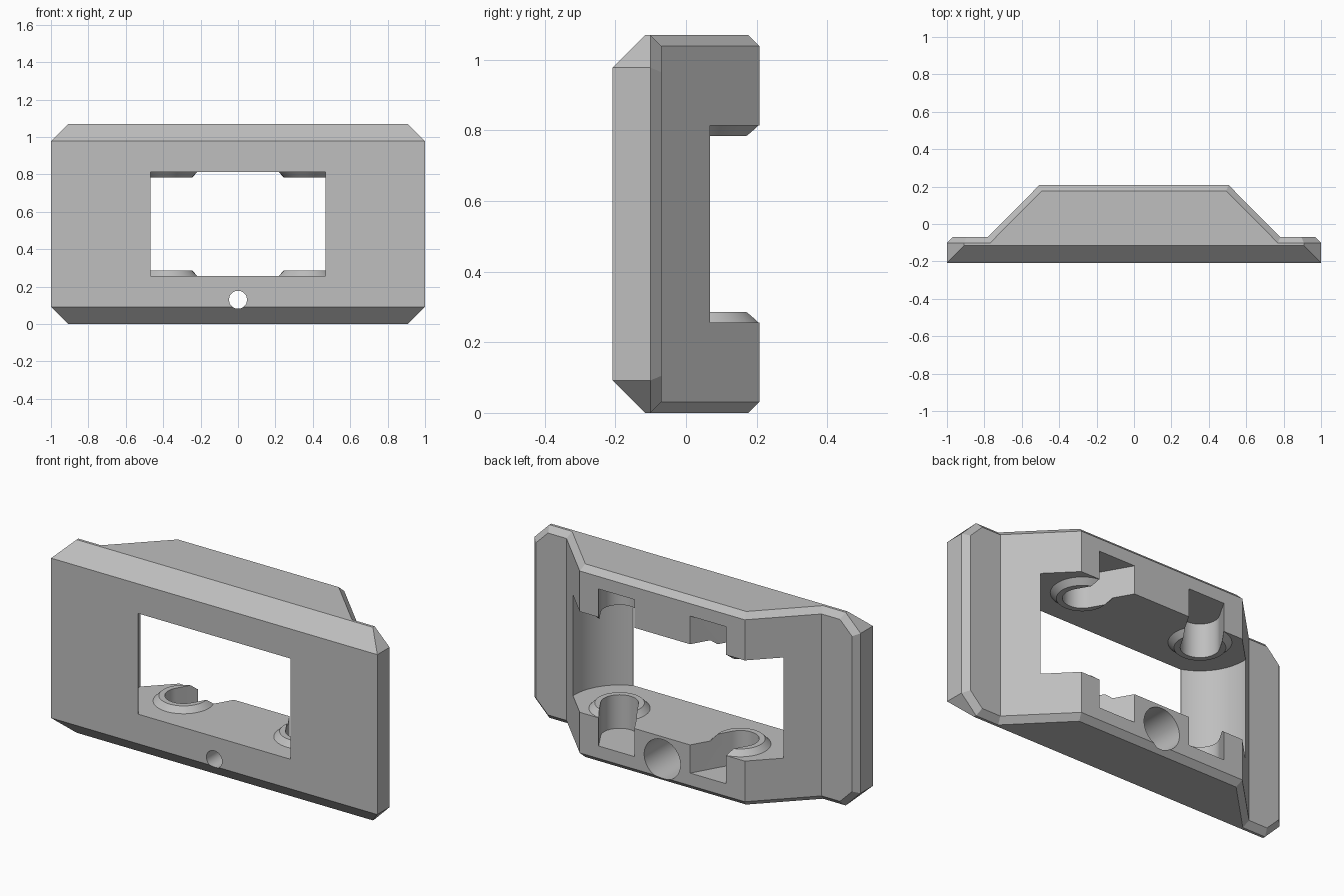
import bpy, bmesh
from math import pi, cos, sin, radians

cube = bpy.data.objects.get("Cube")
if cube:
    bpy.data.objects.remove(cube, do_unlink=True)

HEIGHT, HALF_Y, FLANGE_Y = 1.07, 0.208, -0.07
LOW, HIGH = 0.256, HEIGHT - 0.256          # window floor and ceiling
AXIS_X, AXIS_Y = 0.37, 0.053               # pin axes
SCREW_Z = 0.13

grey = bpy.data.materials.new("plain_grey")
grey.use_nodes = True
colour = (0.52, 0.52, 0.52, 1)
grey.diffuse_color = colour
grey.node_tree.nodes["Principled BSDF"].inputs["Base Color"].default_value = colour


def finish(name, bm):
    bmesh.ops.recalc_face_normals(bm, faces=bm.faces)
    mesh = bpy.data.meshes.new(name)
    bm.to_mesh(mesh)
    bm.free()
    mesh.materials.append(grey)
    obj = bpy.data.objects.new(name, mesh)
    bpy.context.scene.collection.objects.link(obj)
    return obj


def prism_mesh(outline, z0, z1):
    """Extrude an (x, y) outline from z0 to z1."""
    bm = bmesh.new()
    face = bm.faces.new([bm.verts.new((x, y, z0)) for x, y in outline])
    made = bmesh.ops.extrude_face_region(bm, geom=[face])["geom"]
    top = [v for v in made if isinstance(v, bmesh.types.BMVert)]
    bmesh.ops.translate(bm, verts=top, vec=(0, 0, z1 - z0))
    bmesh.ops.recalc_face_normals(bm, faces=bm.faces)
    return bm


def circle(cx, cy, r, n=64):
    return [(cx + r * cos(2 * pi * i / n), cy + r * sin(2 * pi * i / n)) for i in range(n)]


def combine(target, tool, operation):
    mod = target.modifiers.new("shape", "BOOLEAN")
    mod.operation, mod.solver, mod.object = operation, "EXACT", tool
    bpy.context.view_layer.objects.active = target
    bpy.ops.object.modifier_apply(modifier=mod.name)
    bpy.data.objects.remove(tool, do_unlink=True)


def bore(x, z, r, y0, y1, n=48):
    """Round cutter running front to back."""
    bm = prism_mesh(circle(x, z, r, n), y0, y1)
    for v in bm.verts:
        v.co = (v.co.x, v.co.z, v.co.y)
    return finish("bore_cutter", bm)


# Housing: stepped profile, clipped corners, chamfered back rim
half = [(1, -HALF_Y), (1, FLANGE_Y), (0.782, FLANGE_Y), (0.506, HALF_Y)]
bm = prism_mesh(half + [(-x, y) for x, y in reversed(half)], 0, HEIGHT)
corners = [e for e in bm.edges
           if all(abs(v.co.x) > 0.99 for v in e.verts)
           and abs(e.verts[0].co.z - e.verts[1].co.z) < 0.01]
bmesh.ops.bevel(bm, geom=corners, offset=0.092, segments=1, affect="EDGES")
bm.normal_update()
rim = [e for e in bm.edges
       if len(e.link_faces) == 2
       and max(f.normal.y for f in e.link_faces) > 0.3
       and abs(min(f.normal.y for f in e.link_faces)) < 0.1]
bmesh.ops.bevel(bm, geom=rim, offset=0.031, segments=1, affect="EDGES")
housing = finish("housing", bm)

# Window through the housing
window = [(-0.468, -0.5), (0.468, -0.5), (0.468, 0.5), (-0.468, 0.5)]
combine(housing, finish("window_cutter", prism_mesh(window, LOW, HIGH)), "DIFFERENCE")

for side in (-1, 1):
    # Round clearance pocket beside the window
    pocket = prism_mesh(circle(side * AXIS_X, AXIS_Y, 0.276, 96), LOW, HIGH)
    combine(housing, finish("pocket_cutter", pocket), "DIFFERENCE")

    # Tapered collars on the floor and ceiling
    for base, direction in ((LOW, 1), (HIGH, -1)):
        bm = prism_mesh(circle(side * AXIS_X, AXIS_Y, 0.154), base - direction * 0.03,
                        base + direction * 0.03)
        for v in bm.verts:
            r = 0.125 if (v.co.z - base) * direction > 0 else 0.154
            v.co.x = side * AXIS_X + (v.co.x - side * AXIS_X) * r / 0.154
            v.co.y = AXIS_Y + (v.co.y - AXIS_Y) * r / 0.154
        # Straight lower band keeps the base width at floor level
        bmesh.ops.bisect_plane(bm, geom=bm.verts[:] + bm.edges[:] + bm.faces[:],
                               plane_co=(0, 0, base), plane_no=(0, 0, 1))
        for v in bm.verts:
            if abs(v.co.z - base) < 0.001:
                dx, dy = v.co.x - side * AXIS_X, v.co.y - AXIS_Y
                k = 0.154 / (dx * dx + dy * dy) ** 0.5
                v.co.x, v.co.y = side * AXIS_X + dx * k, AXIS_Y + dy * k
        combine(housing, finish("collar", bm), "UNION")

    # Pin socket with a slanted entry slot to the back
    r, tilt, reach = 0.095, radians(30), 0.5
    arc = [(r * cos(pi + pi * i / 32), r * sin(pi + pi * i / 32)) for i in range(33)]
    keyway = [(-r, reach)] + arc + [(r, reach)]
    turned = [(side * (AXIS_X + x * cos(tilt) - y * sin(tilt)),
               AXIS_Y + x * sin(tilt) + y * cos(tilt)) for x, y in keyway]
    combine(housing, finish("socket_cutter", prism_mesh(turned, 0.1, HEIGHT - 0.1)),
            "DIFFERENCE")

# Screw holes and their wide recesses at the back
for z in (SCREW_Z, HEIGHT - SCREW_Z):
    for x in (-0.84, 0, 0.84):
        combine(housing, bore(x, z, 0.111, FLANGE_Y + 0.0005, 0.5), "DIFFERENCE")
        combine(housing, bore(x, z, 0.048, -0.5, 0.5), "DIFFERENCE")

bpy.ops.object.select_all(action="DESELECT")
housing.select_set(True)
bpy.context.view_layer.objects.active = housing
bpy.ops.object.shade_smooth_by_angle(angle=radians(25))
